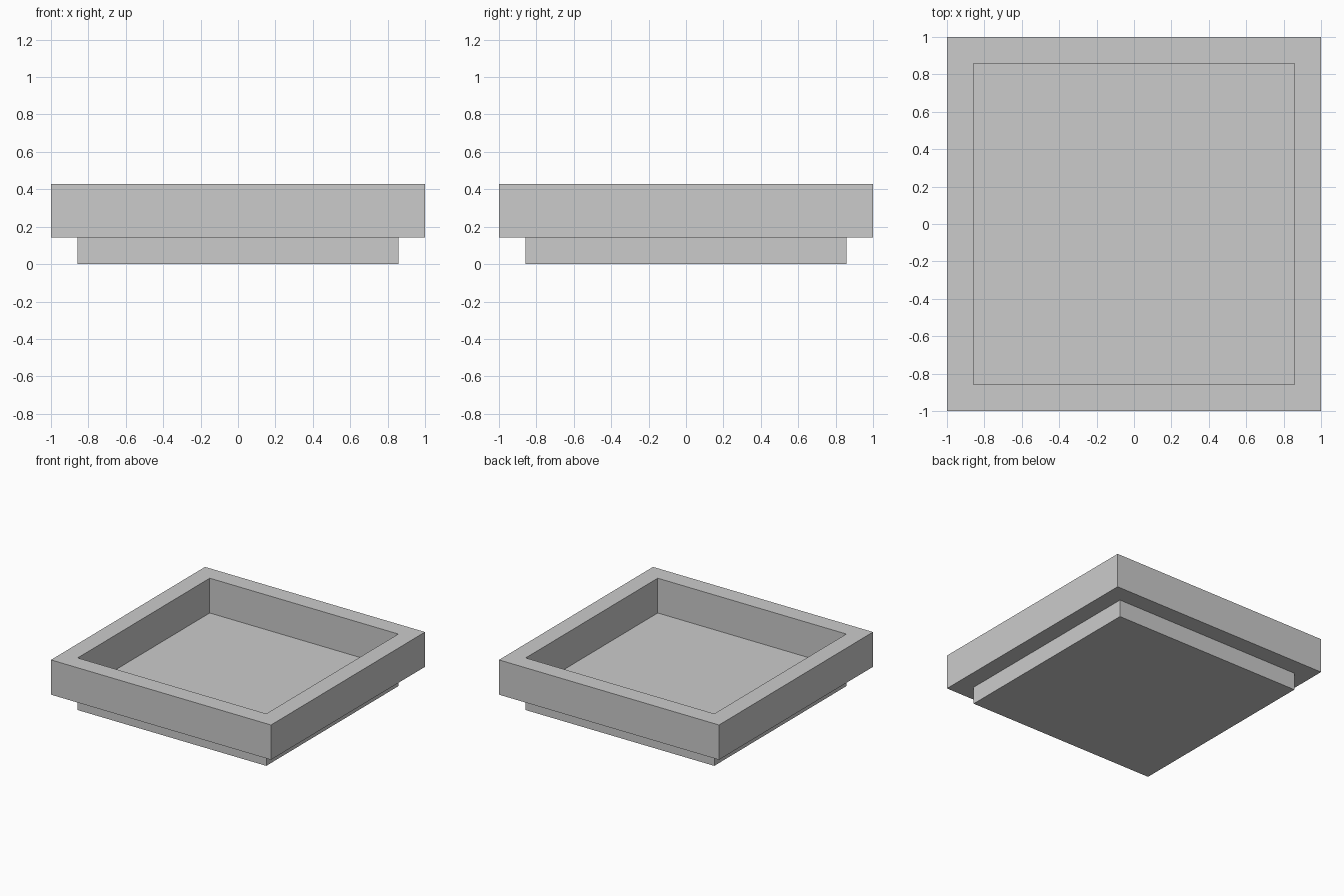
import bpy, bmesh

if "Cube" in bpy.data.objects:
    bpy.data.objects.remove(bpy.data.objects["Cube"])

U = 1 / 7            # wall thickness and base height
OUTER, INNER = 1.0, 6 * U


def finish(bm, name):
    bmesh.ops.recalc_face_normals(bm, faces=bm.faces)
    mesh = bpy.data.meshes.new(name)
    bm.to_mesh(mesh)
    bm.free()
    obj = bpy.data.objects.new(name, mesh)
    bpy.context.collection.objects.link(obj)
    return obj


# Base slab: its top is the tray floor
bm = bmesh.new()
bmesh.ops.create_cube(bm, size=1)
bmesh.ops.scale(bm, vec=(2 * INNER, 2 * INNER, U), verts=bm.verts)
bmesh.ops.translate(bm, vec=(0, 0, U / 2), verts=bm.verts)
finish(bm, "tray_base")

# Overhanging square rim: rectangular profile swept round four mitred corners
bm = bmesh.new()
profile = [(INNER, U), (OUTER, U), (OUTER, 3 * U), (INNER, 3 * U)]
corners = [(-1, -1), (1, -1), (1, 1), (-1, 1)]
rings = [[bm.verts.new((sx * r, sy * r, z)) for sx, sy in corners] for r, z in profile]
for i in range(4):
    a, b = rings[i], rings[(i + 1) % 4]
    for j in range(4):
        k = (j + 1) % 4
        bm.faces.new((a[j], a[k], b[k], b[j]))
finish(bm, "tray_rim")
